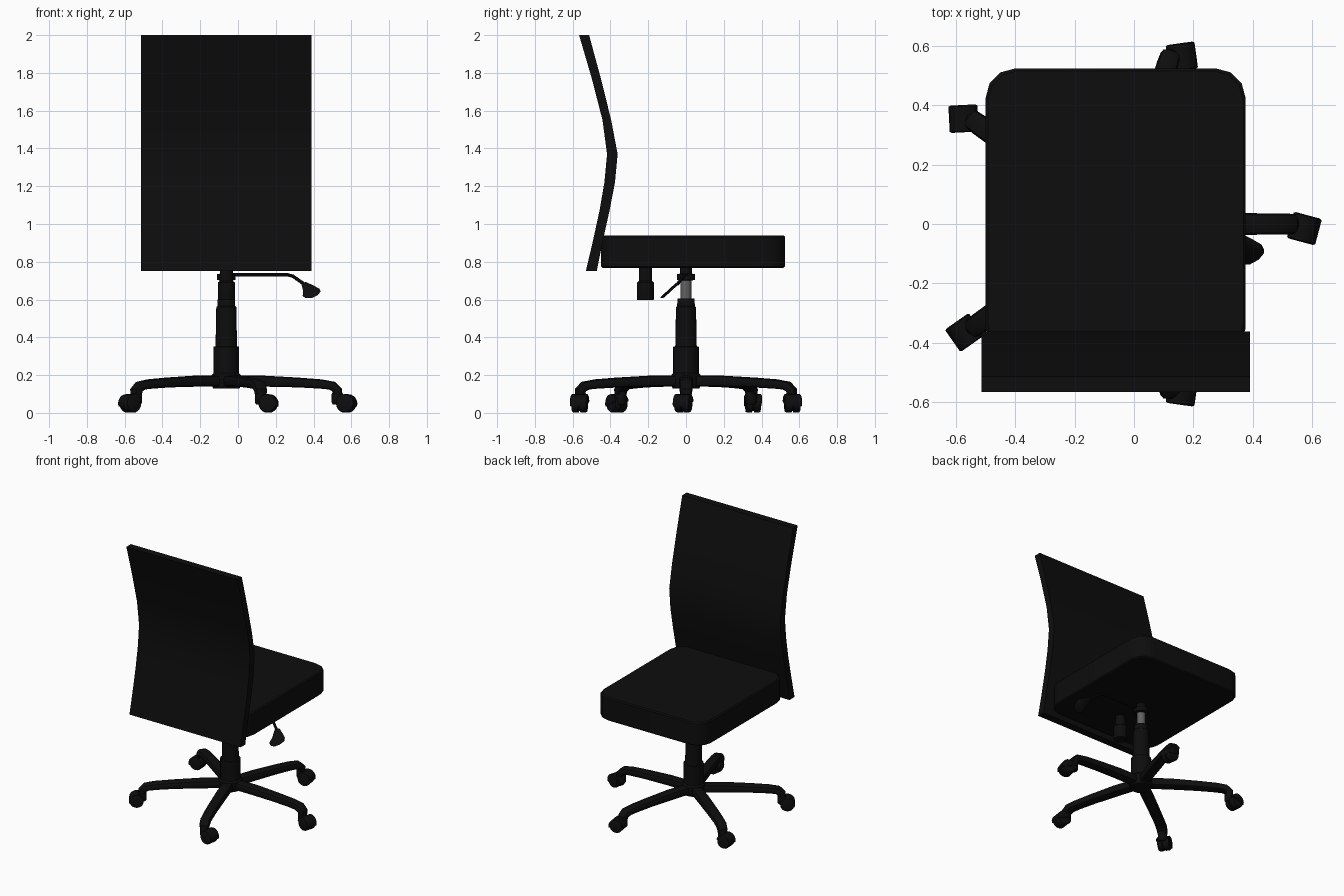
import bpy, math
from mathutils import Vector, Matrix

if "Cube" in bpy.data.objects:
    bpy.data.objects.remove(bpy.data.objects["Cube"])

CX = -0.062  # chair centre line


def material(name, v):
    m = bpy.data.materials.new(name)
    m.diffuse_color = (v, v, v, 1)
    m.use_nodes = True
    m.node_tree.nodes["Principled BSDF"].inputs["Base Color"].default_value = m.diffuse_color
    return m


BLACK = material("black", 0.004)
STEEL = material("steel", 0.12)


def loft(name, rings, mat=BLACK, smooth=35, matrix=Matrix()):
    """Skin equal-sized closed rings of points and cap both ends."""
    n = len(rings[0])
    verts = [matrix @ Vector(p) for r in rings for p in r]
    faces = [(i * n + j, i * n + (j + 1) % n, (i + 1) * n + (j + 1) % n, (i + 1) * n + j)
             for i in range(len(rings) - 1) for j in range(n)]
    faces += [tuple(range(n))[::-1], tuple(range((len(rings) - 1) * n, len(rings) * n))]
    me = bpy.data.meshes.new(name)
    me.from_pydata(verts, [], faces)
    me.materials.append(mat)
    ob = bpy.data.objects.new(name, me)
    bpy.context.collection.objects.link(ob)
    bpy.ops.object.select_all(action='DESELECT')
    ob.select_set(True)
    bpy.context.view_layer.objects.active = ob
    bpy.ops.object.mode_set(mode='EDIT')
    bpy.ops.mesh.select_all(action='SELECT')
    bpy.ops.mesh.normals_make_consistent(inside=False)
    bpy.ops.object.mode_set(mode='OBJECT')
    bpy.ops.object.shade_smooth_by_angle(angle=math.radians(smooth))
    return ob


def lathe(name, profile, matrix, mat=BLACK, n=24):
    rings = [[(r * math.cos(2 * math.pi * k / n), r * math.sin(2 * math.pi * k / n), z)
              for k in range(n)] for r, z in profile]
    return loft(name, rings, mat, matrix=matrix)


def at(x, y, z=0):
    return Matrix.Translation((x, y, z))


def rounded_rect(x0, x1, y0, y1, r, seg=3):
    pts = []
    for i, (x, y) in enumerate([(x1 - r, y1 - r), (x0 + r, y1 - r), (x0 + r, y0 + r), (x1 - r, y0 + r)]):
        for k in range(seg + 1):
            a = math.pi / 2 * (i + k / seg)
            pts.append((x + r * math.cos(a), y + r * math.sin(a)))
    return pts


# backrest: bent side profile pulled across the width
rear = [(-.53, .752), (-.495, .9), (-.458, 1.07), (-.432, 1.22), (-.418, 1.37), (-.442, 1.55), (-.5, 1.775), (-.566, 2)]
fore = [(-.513, 2), (-.452, 1.775), (-.396, 1.55), (-.362, 1.37), (-.376, 1.22), (-.405, 1.07), (-.443, .9), (-.473, .75)]
loft("backrest", [[(x, y, z) for y, z in rear + fore] for x in (-.513, .39)])

# seat cushion
rings = []
for z, d in ((.768, .008), (.776, 0), (.932, 0), (.94, .008)):
    rings.append([(x, y, z) for x, y in rounded_rect(-.5 + d, .376 - d, -.45 + d, .524 - d, .1)])
loft("seat", rings)

# central column, gas lift, mount and tension knob
axis = at(CX, 0)
lathe("column", [(.07, .13), (.08, .15), (.078, .2), (.068, .21), (.068, .35), (.057, .352),
                 (.053, .56), (.047, .565), (.045, .605)], axis)
lathe("gas_lift", [(.028, .6), (.028, .71)], axis, STEEL)
lathe("seat_mount", [(.026, .7), (.048, .704), (.048, .735), (.032, .737), (.032, .769)], axis)
lathe("tension_knob", [(.043, .598), (.045, .603), (.045, .69), (.035, .698), (.034, .775)], at(CX, -.215))

# height lever: bent rod and tilted paddle
path = [(CX, 0, .732), (.26, -.005, .732), (.29, -.012, .724), (.35, -.045, .682)]
rings = []
for i, p in enumerate(path):
    t = (Vector(path[min(i + 1, 3)]) - Vector(path[max(i - 1, 0)])).normalized()
    u = t.cross(Vector((0, 1, 0))).normalized()
    v = t.cross(u)
    rings.append([Vector(p) + .009 * (u * math.cos(k * math.pi / 4) + v * math.sin(k * math.pi / 4)) for k in range(8)])
loft("lever_rod", rings)
shape = [(.335, .685), (.36, .693), (.40, .674), (.43, .658), (.438, .642), (.42, .622),
         (.39, .607), (.36, .607), (.342, .618), (.345, .645)]
mid = Vector((.385, 0, .648))
rings = []
for off, s in ((-.011, .85), (-.006, 1), (.006, 1), (.011, .85)):
    ring = []
    for x, z in shape:
        x, z = mid.x + (x - mid.x) * s, mid.z + (z - mid.z) * s
        ring.append((x, -.03 - (.7 - z) * 1.08 + off, z))
    rings.append(ring)
loft("lever_paddle", rings)

# five-star base: arms lofted along (radius, height, half width, half thickness, slope)
stations = [(0, .168, .036, .03, 0), (.2, .168, .038, .029, -3), (.38, .161, .037, .026, -4),
            (.5, .153, .036, .025, -12), (.56, .144, .036, .026, -40), (.588, .12, .034, .026, -75),
            (.59, .095, .03, .024, -90)]
wheel_yaw = [-15, 8, 3, 35, -8]
wheel_pos = [(.573, -.015), (.16, .563), (-.573, .355), (-.57, -.365), (.16, -.563)]
for i in range(5):
    turn = axis @ Matrix.Rotation(math.radians(72 * i), 4, 'Z')
    rings = []
    for r, z, w, h, slope in stations:
        a = math.radians(slope)
        rings.append([(r - b * math.sin(a), c, z + b * math.cos(a)) for c, b in
                      rounded_rect(-w, w, -h, h, .018, 2)])
    loft(f"base_arm_{i + 1}", rings, matrix=turn)
    stem = turn @ Vector((.588, 0, 0))
    lathe(f"caster_stem_{i + 1}", [(.024, .045), (.03, .055), (.03, .1), (.02, .12)], at(stem.x, stem.y), n=16)
    # wheel on a sideways axle with a wider hood over its upper half
    spin = at(*wheel_pos[i], .049) @ Matrix.Rotation(math.radians(wheel_yaw[i]), 4, 'Z')
    lathe(f"caster_wheel_{i + 1}", [(.03, -.041), (.043, -.039), (.048, -.03), (.048, -.006), (.04, -.004), (.04, .004),
                                    (.048, .006), (.048, .03), (.043, .039), (.03, .041)],
          spin @ Matrix.Rotation(math.pi / 2, 4, 'X'), n=20)
    rings = []
    for y, s in ((-.046, .85), (-.042, 1), (.042, 1), (.046, .85)):
        rings.append([(.05 * s * math.cos(math.pi * k / 10), y, .05 * s * math.sin(math.pi * k / 10))
                      for k in range(11)])
    flip = Matrix.Scale(-1, 4, (1, 0, 0)) if wheel_pos[i][0] < 0 else Matrix()
    loft(f"caster_hood_{i + 1}", rings, matrix=spin @ flip @ Matrix.Rotation(.3, 4, 'Y'))
